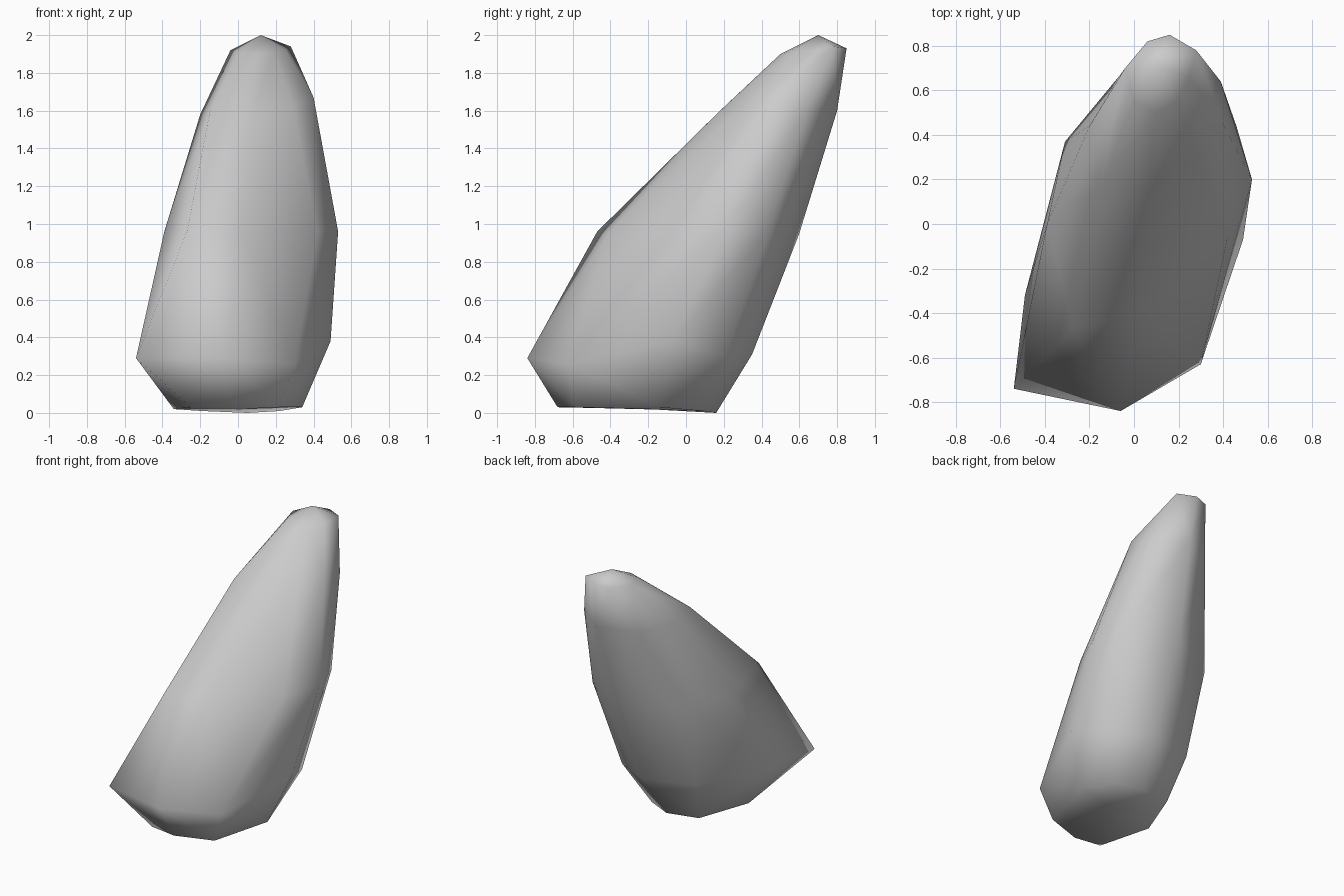
import bpy
import bmesh

# Remove the default object
default_cube = bpy.data.objects.get("Cube")
if default_cube:
    bpy.data.objects.remove(default_cube, do_unlink=True)


def make_material(name, colour):
    material = bpy.data.materials.new(name)
    material.use_nodes = True
    material.diffuse_color = colour
    shader = material.node_tree.nodes["Principled BSDF"]
    shader.inputs["Base Color"].default_value = colour
    shader.inputs["Roughness"].default_value = 0.9
    return material


def add_ring(mesh, outline):
    """Place one cross-section and return its corner vertices."""
    return [mesh.verts.new(corner) for corner in outline]


def bridge(mesh, lower, upper):
    """Join two cross-sections with triangles, splitting each quad so it bulges."""
    for a, b, c, d in zip(lower, lower[1:] + lower[:1], upper[1:] + upper[:1], upper):
        normal = (b.co - a.co).cross(c.co - a.co)
        if (d.co - a.co).dot(normal) <= 0:
            triangles = (a, b, c), (a, c, d)
        else:
            triangles = (a, b, d), (b, c, d)
        for triangle in triangles:
            mesh.faces.new(triangle)


def close_with_point(mesh, ring, point):
    """Close the end of the stone with a fan of triangles."""
    centre = mesh.verts.new(point)
    for first, second in zip(ring, ring[1:] + ring[:1]):
        mesh.faces.new((first, second, centre))


# Cross-sections of the leaning stone from foot to tip, each running
# counterclockwise from the front corner on the -x side
foot = [(-.25, -.65, .03), (-.05, -.68, .03), (.22, -.59, .03), (.34, -.14, .03),
        (.22, .09, .01), (.05, .16, 0), (-.19, .12, .01), (-.34, -.25, .02)]
base = [(-.54, -.74, .29), (-.06, -.84, .29), (.3, -.63, .26), (.49, -.07, .38),
        (.38, .21, .3), (.12, .35, .31), (-.25, .25, .32), (-.49, -.32, .3)]
middle = [(-.27, -.47, .96), (.02, -.41, .95), (.42, -.06, .96), (.53, .2, .96),
          (.46, .44, .97), (.1, .6, .95), (-.31, .37, .95), (-.39, 0, .96)]
shoulder = [(-.15, .17, 1.59), (.07, .16, 1.58), (.29, .3, 1.62), (.4, .45, 1.67),
            (.39, .64, 1.6), (.18, .8, 1.6), (-.07, .66, 1.56), (-.2, .44, 1.58)]
crown = [(0, .55, 1.91), (.1, .5, 1.9), (.19, .55, 1.91), (.25, .66, 1.92),
         (.28, .78, 1.94), (.16, .85, 1.93), (.06, .82, 1.92), (-.04, .7, 1.92)]

# Loft the stone and close its foot and tip
mesh = bmesh.new()
rings = [add_ring(mesh, ring) for ring in (foot, base, middle, shoulder, crown)]
for lower, upper in zip(rings, rings[1:]):
    bridge(mesh, lower, upper)
close_with_point(mesh, rings[0], (0, -.2, .02))
close_with_point(mesh, rings[-1], (.12, .7, 2))
bmesh.ops.recalc_face_normals(mesh, faces=mesh.faces[:])
for face in mesh.faces:
    face.smooth = True

stone_data = bpy.data.meshes.new("leaning_stone")
mesh.to_mesh(stone_data)
mesh.free()
stone_data.materials.append(make_material("stone_grey", (.6, .6, .6, 1)))
stone = bpy.data.objects.new("leaning_stone", stone_data)
bpy.context.collection.objects.link(stone)
